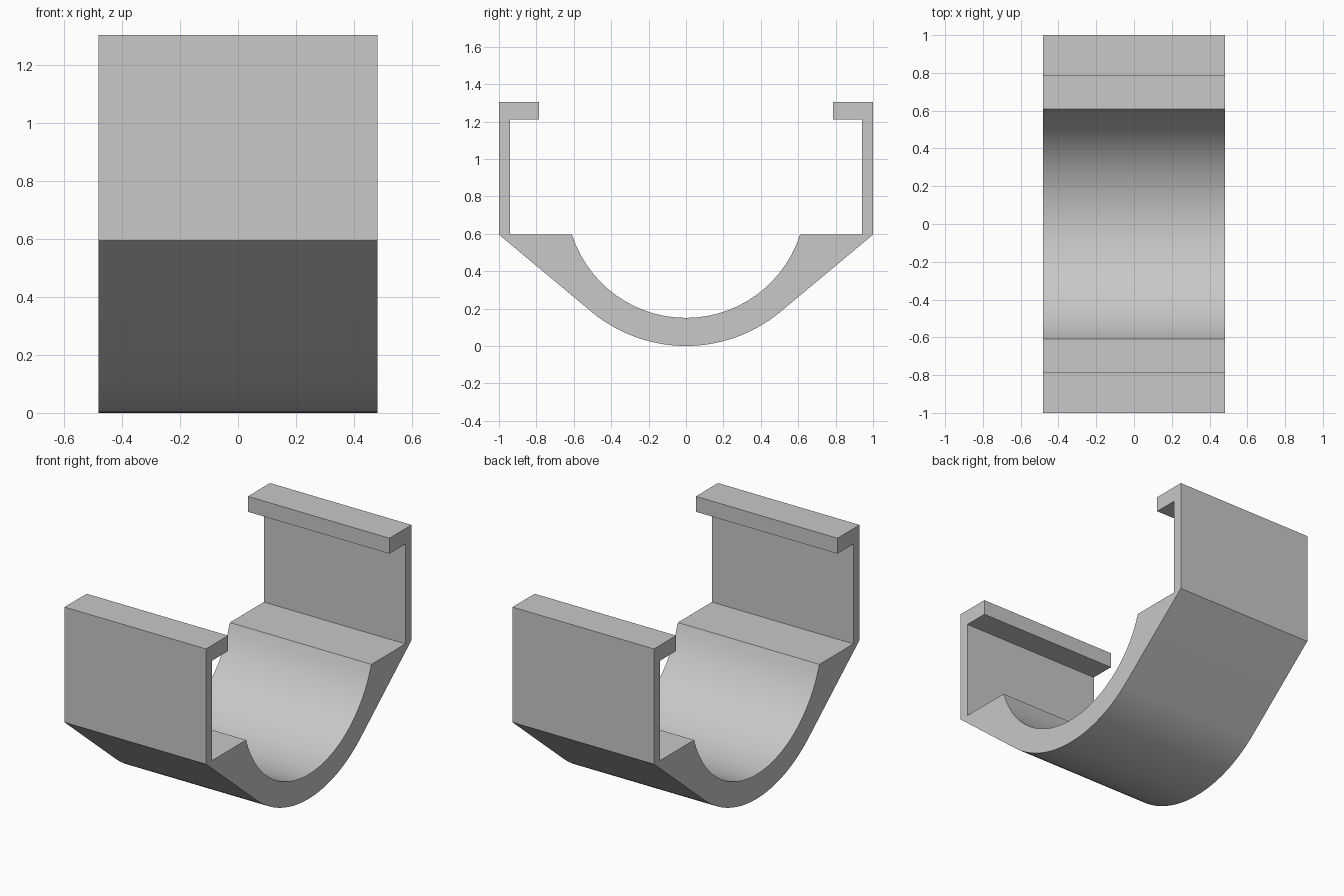
import bpy, bmesh
from math import sin, cos, atan2, acos, hypot, radians

cube = bpy.data.objects.get("Cube")
if cube:
    bpy.data.objects.remove(cube, do_unlink=True)

HALF_WIDTH = 0.482
SHELF_Z, TOP_Z, LIP_Z = 0.595, 1.305, 1.21
CENTRE_Z, OUTER_R, INNER_R = 0.79, 0.79, 0.64
WALL_Y, LIP_Y = 0.94, 0.785
STEPS = 28

grey = bpy.data.materials.new("light grey")
grey.use_nodes = True
colour = (0.58, 0.58, 0.58, 1)
grey.diffuse_color = colour
grey.node_tree.nodes["Principled BSDF"].inputs["Base Color"].default_value = colour


def arc(radius, start, end):
    """Points on an arc about the cradle centre, angles measured from straight down."""
    angles = [start + (end - start) * i / STEPS for i in range(STEPS + 1)]
    return [(radius * sin(a), CENTRE_Z - radius * cos(a)) for a in angles]


# Outer arc ends where the sloped side is tangent to it
drop = CENTRE_Z - SHELF_Z
outer_end = atan2(1, drop) - acos(OUTER_R / hypot(1, drop))
inner_end = acos(drop / INNER_R)

# Hooked wall on the back side, mirrored for the front
hook = [(1, SHELF_Z), (1, TOP_Z), (LIP_Y, TOP_Z), (LIP_Y, LIP_Z),
        (WALL_Y, LIP_Z), (WALL_Y, SHELF_Z)]
mirrored_hook = [(-y, z) for y, z in reversed(hook)]
profile = (arc(OUTER_R, -outer_end, outer_end) + hook
           + arc(INNER_R, inner_end, -inner_end) + mirrored_hook)

# Extrude the closed profile across the width
bm = bmesh.new()
face = bm.faces.new([bm.verts.new((-HALF_WIDTH, y, z)) for y, z in profile])
extruded = bmesh.ops.extrude_face_region(bm, geom=[face], use_keep_orig=True)
moved = [v for v in extruded["geom"] if isinstance(v, bmesh.types.BMVert)]
bmesh.ops.translate(bm, verts=moved, vec=(2 * HALF_WIDTH, 0, 0))
bmesh.ops.recalc_face_normals(bm, faces=bm.faces)

mesh = bpy.data.meshes.new("cradle_bracket")
bm.to_mesh(mesh)
bm.free()
mesh.materials.append(grey)
bracket = bpy.data.objects.new("cradle_bracket", mesh)
bpy.context.collection.objects.link(bracket)

# Smooth curved surfaces, crisp corners
bpy.ops.object.select_all(action="DESELECT")
bracket.select_set(True)
bpy.context.view_layer.objects.active = bracket
bpy.ops.object.shade_smooth_by_angle(angle=radians(20))
